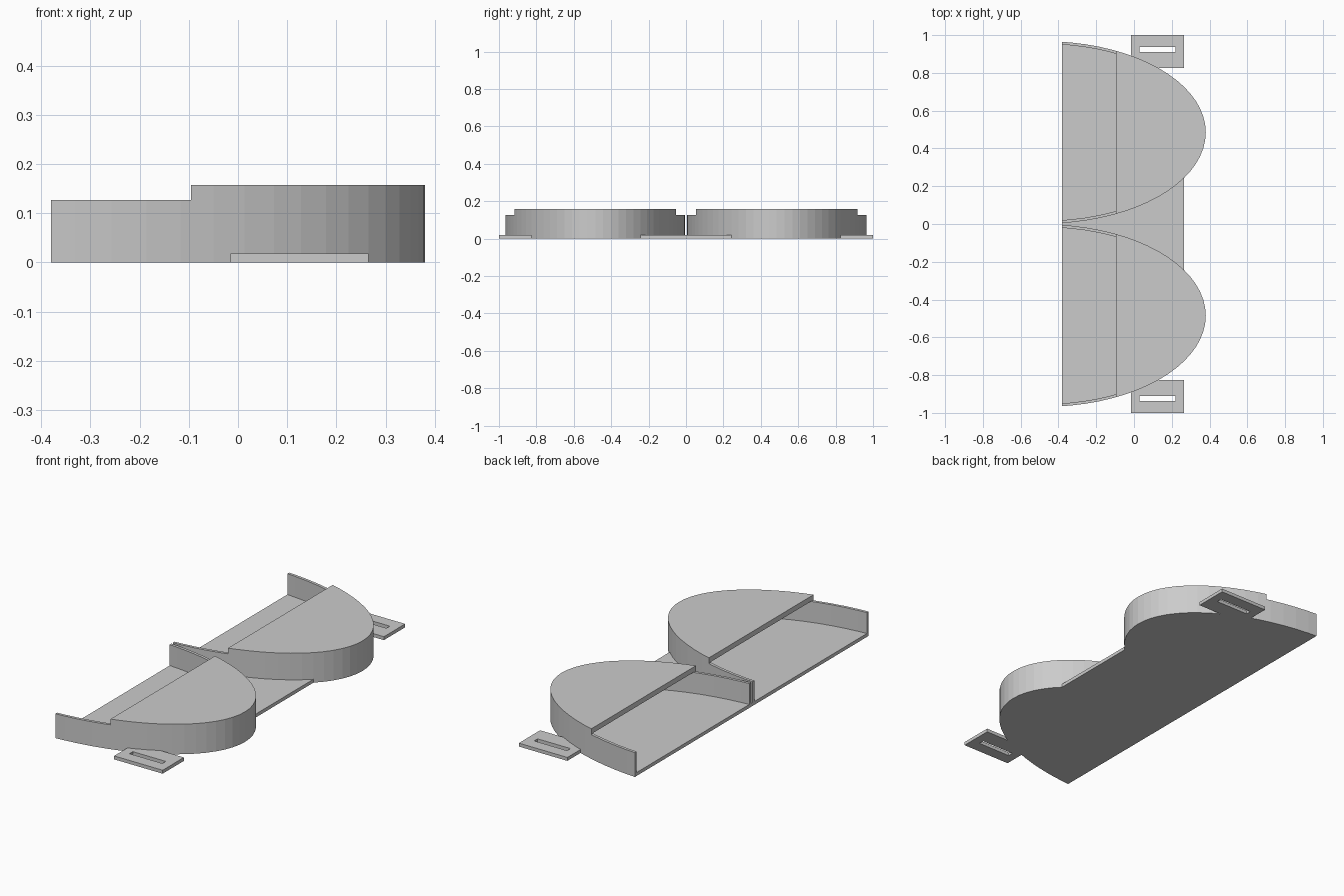
import bpy
import bmesh
from math import sin, cos, radians

cube = bpy.data.objects.get("Cube")
if cube:
    bpy.data.objects.remove(cube, do_unlink=True)

# One plain grey for everything
grey = bpy.data.materials.new("light_grey")
grey.use_nodes = True
colour = (0.6, 0.6, 0.6, 1)
grey.diffuse_color = colour
grey.node_tree.nodes["Principled BSDF"].inputs["Base Color"].default_value = colour

BACK, STEP, PLATE_END = -0.38, -0.095, 0.265
HEIGHT, WALL_TOP, LID_UNDER, FLOOR = 0.157, 0.127, 0.13, 0.018
CENTRE_X, CENTRE_Y = -0.48, 0.485
LENGTH, WIDTH, WALL = 0.86, 0.483, 0.015


def prism(name, outline, z0, z1):
    """Extrude a flat outline from z0 to z1."""
    bm = bmesh.new()
    face = bm.faces.new([bm.verts.new((x, y, z0)) for x, y in outline])
    top = bmesh.ops.extrude_face_region(bm, geom=[face])["geom"]
    verts = [v for v in top if isinstance(v, bmesh.types.BMVert)]
    bmesh.ops.translate(bm, verts=verts, vec=(0, 0, z1 - z0))
    bmesh.ops.recalc_face_normals(bm, faces=bm.faces)
    mesh = bpy.data.meshes.new(name)
    bm.to_mesh(mesh)
    bm.free()
    mesh.materials.append(grey)
    obj = bpy.data.objects.new(name, mesh)
    bpy.context.collection.objects.link(obj)
    return obj


def rect(x0, x1, y0, y1):
    return [(x0, y0), (x1, y0), (x1, y1), (x0, y1)]


def half_ellipse(side, inset=0):
    return [(CENTRE_X + (LENGTH - inset) * cos(radians(a)),
             side * CENTRE_Y + (WIDTH - inset) * sin(radians(a)))
            for a in range(-90, 91, 5)]


def cut(obj, *cutters):
    """Subtract each cutter in turn, then discard it."""
    for cutter in cutters:
        cutter.hide_render = True
        mod = obj.modifiers.new("cut", "BOOLEAN")
        mod.operation = "DIFFERENCE"
        mod.solver = "EXACT"
        mod.object = cutter
        bpy.context.view_layer.objects.active = obj
        bpy.ops.object.modifier_apply(modifier=mod.name)
        bpy.data.objects.remove(cutter, do_unlink=True)


def lobe_cutter(side):
    return prism("lobe_cutter", half_ellipse(side), -0.1, 0.3)


for side, label in ((1, "back"), (-1, "front")):
    # Rounded tray: open at the rear, stepped walls, hollow under the lid
    tray = prism(label + "_tray", half_ellipse(side), 0, HEIGHT)
    cut(tray,
        prism("rear_cutter", rect(-1, BACK, -2, 2), -0.1, 0.3),
        prism("step_cutter", rect(-1, STEP, -2, 2), WALL_TOP, 0.3),
        prism("cavity_cutter", half_ellipse(side, WALL), FLOOR, LID_UNDER))

    # Slotted mounting tab, trimmed to the tray wall
    ys = sorted((side * 0.825, side * 1.0))
    slot = sorted((side * 0.91, side * 0.938))
    tab = prism(label + "_mounting_tab", rect(-0.015, PLATE_END, *ys), 0, FLOOR)
    cut(tab,
        prism("slot_cutter", rect(0.03, 0.22, *slot), -0.1, 0.1),
        lobe_cutter(side))

# Thin plate filling the gap between the trays
bridge = prism("bridge_plate", rect(BACK, PLATE_END, -0.25, 0.25), 0, FLOOR)
cut(bridge, lobe_cutter(1), lobe_cutter(-1))
